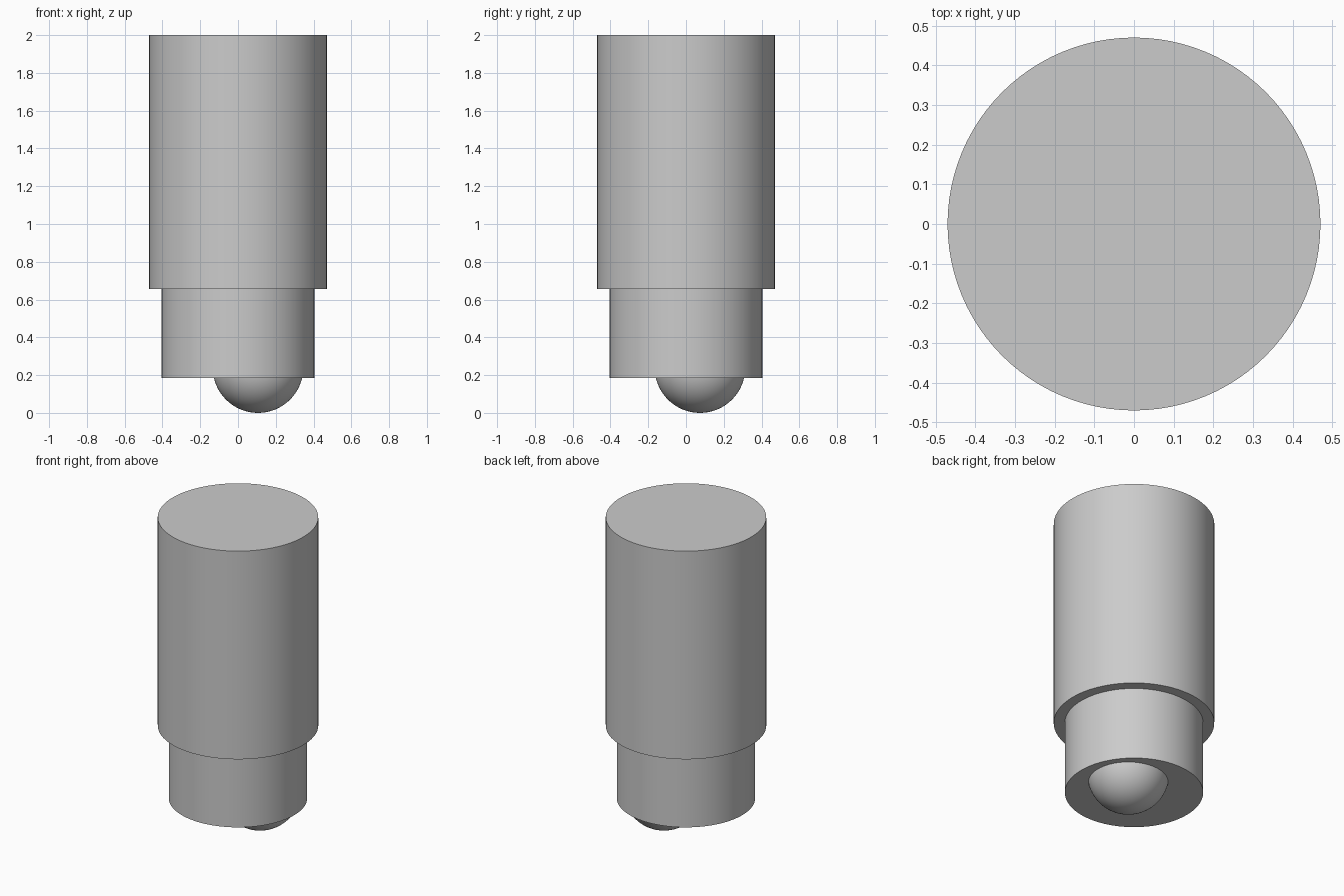
import bpy
import math

cube = bpy.data.objects.get("Cube")
if cube:
    bpy.data.objects.remove(cube, do_unlink=True)

# Single grey material
grey = bpy.data.materials.new("plain_grey")
grey.use_nodes = True
COLOUR = (0.6, 0.6, 0.6, 1.0)
grey.diffuse_color = COLOUR
grey.node_tree.nodes["Principled BSDF"].inputs["Base Color"].default_value = COLOUR


def finish(name):
    ob = bpy.context.object
    ob.name = name
    ob.data.materials.append(grey)
    bpy.ops.object.shade_smooth_by_angle(angle=math.radians(30))
    return ob


def cylinder(name, radius, bottom, top):
    bpy.ops.mesh.primitive_cylinder_add(
        vertices=96, radius=radius, depth=top - bottom,
        location=(0, 0, (top + bottom) / 2))
    return finish(name)


# Wide upper body and narrower collar below it
cylinder("upper_body", 0.47, 0.655, 2.0)
cylinder("lower_collar", 0.405, 0.185, 0.655)

# Off-centre ball sunk into the underside of the collar
BALL_RADIUS = 0.24
bpy.ops.mesh.primitive_uv_sphere_add(
    segments=64, ring_count=32, radius=BALL_RADIUS,
    location=(0.106, 0.074, BALL_RADIUS))
finish("tip_ball")
